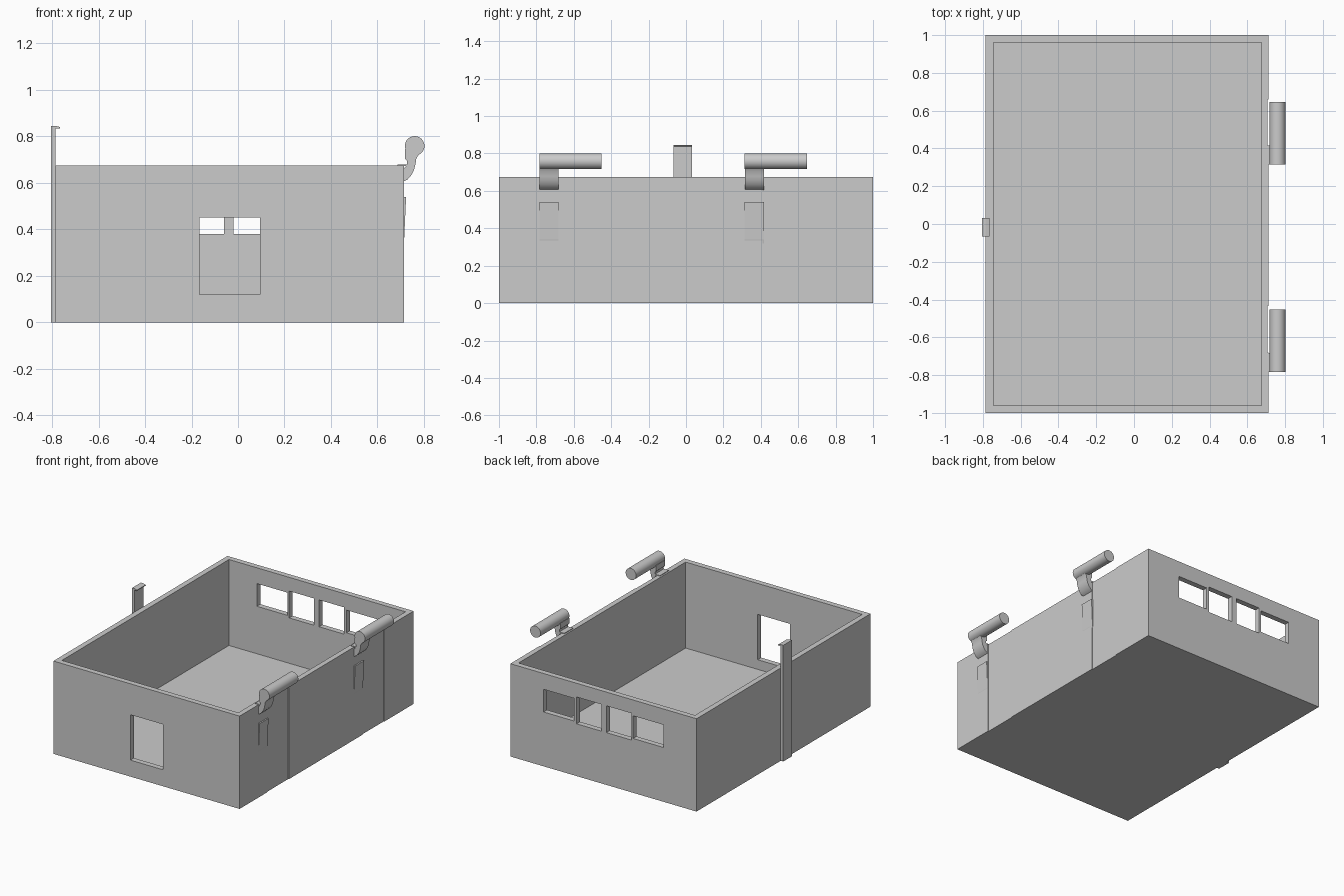
import bpy, bmesh, math
from mathutils import Vector

old = bpy.data.objects.get("Cube")
if old:
    bpy.data.objects.remove(old, do_unlink=True)

grey = bpy.data.materials.new("plain grey")
grey.use_nodes = True
colour = (0.6, 0.6, 0.6, 1)
grey.diffuse_color = colour
grey.node_tree.nodes["Principled BSDF"].inputs["Base Color"].default_value = colour


def finish(name, bm):
    bmesh.ops.recalc_face_normals(bm, faces=bm.faces)
    mesh = bpy.data.meshes.new(name)
    bm.to_mesh(mesh)
    bm.free()
    mesh.materials.append(grey)
    obj = bpy.data.objects.new(name, mesh)
    bpy.context.collection.objects.link(obj)
    return obj


def box(name, x, y, z):
    bm = bmesh.new()
    bmesh.ops.create_cube(bm, size=1)
    for v in bm.verts:
        v.co = Vector([(r[0] + r[1]) / 2 + c * (r[1] - r[0]) for c, r in zip(v.co, (x, y, z))])
    return finish(name, bm)


def extrude_y(name, profile, y0, y1):
    """Closed x-z profile swept along y."""
    bm = bmesh.new()
    face = bm.faces.new([bm.verts.new((x, y0, z)) for x, z in profile])
    out = bmesh.ops.extrude_face_region(bm, geom=[face])
    bmesh.ops.translate(bm, vec=(0, y1 - y0, 0),
                        verts=[g for g in out["geom"] if isinstance(g, bmesh.types.BMVert)])
    return finish(name, bm)


def smooth(obj):
    bpy.ops.object.select_all(action="DESELECT")
    obj.select_set(True)
    bpy.context.view_layer.objects.active = obj
    bpy.ops.object.shade_smooth_by_angle(angle=math.radians(40))


def cut(obj, x, y, z):
    cutter = box("cutter", x, y, z)
    cutter.hide_render = True
    mod = obj.modifiers.new("cut", "BOOLEAN")
    mod.operation, mod.solver, mod.object = "DIFFERENCE", "EXACT", cutter
    bpy.context.view_layer.objects.active = obj
    bpy.ops.object.modifier_apply(modifier=mod.name)
    bpy.data.objects.remove(cutter, do_unlink=True)


# Open room: floor and four walls in one shell
room = box("room_shell", (-0.785, 0.713), (-1, 1), (0, 0.675))
cut(room, (-0.745, 0.675), (-0.96, 0.96), (0.05, 0.8))

# Front opening and row of four rear windows
cut(room, (-0.165, 0.095), (-1.1, -0.9), (0.12, 0.45))
for x0, x1, z0, z1 in [(-0.52, -0.275, 0.395, 0.56), (-0.26, -0.06, 0.38, 0.575),
                       (-0.02, 0.18, 0.38, 0.575), (0.2, 0.445, 0.395, 0.56)]:
    cut(room, (x0, x1), (0.9, 1.1), (z0, z1))

# Shallow full-height recesses beside the lamps
for y0, y1 in [(-0.68, -0.435), (0.41, 0.66)]:
    cut(room, (0.708, 0.8), (y0, y1), (-0.1, 0.8))

# Side post with a lip bent over at the top
extrude_y("side_post", [(-0.805, 0), (-0.785, 0), (-0.785, 0.834), (-0.765, 0.834),
                        (-0.765, 0.84), (-0.785, 0.845), (-0.805, 0.845)], -0.067, 0.033)

# Wall lamps: tube, curved bracket, top clip and tapered back plate
tube = [(0.76 + 0.042 * math.cos(a * math.tau / 32), 0.759 + 0.042 * math.sin(a * math.tau / 32))
        for a in range(32)]
hook = [(0.712, 0.606), (0.73, 0.615), (0.746, 0.634), (0.757, 0.655), (0.763, 0.678),
        (0.767, 0.705), (0.78, 0.725), (0.76, 0.745), (0.718, 0.745), (0.718, 0.703),
        (0.727, 0.695), (0.728, 0.683), (0.722, 0.67), (0.712, 0.66)]
for side, y in (("front", -0.784), ("rear", 0.314)):
    smooth(extrude_y(side + "_lamp_tube", tube, y, y + 0.332))
    smooth(extrude_y(side + "_lamp_bracket", hook, y + 0.001, y + 0.102))
    box(side + "_lamp_clip", (0.687, 0.727), (y + 0.001, y + 0.102), (0.672, 0.68))
    extrude_y(side + "_lamp_plate", [(0.71, 0.32), (0.714, 0.34), (0.723, 0.54), (0.71, 0.54)],
              y, y + 0.102)
